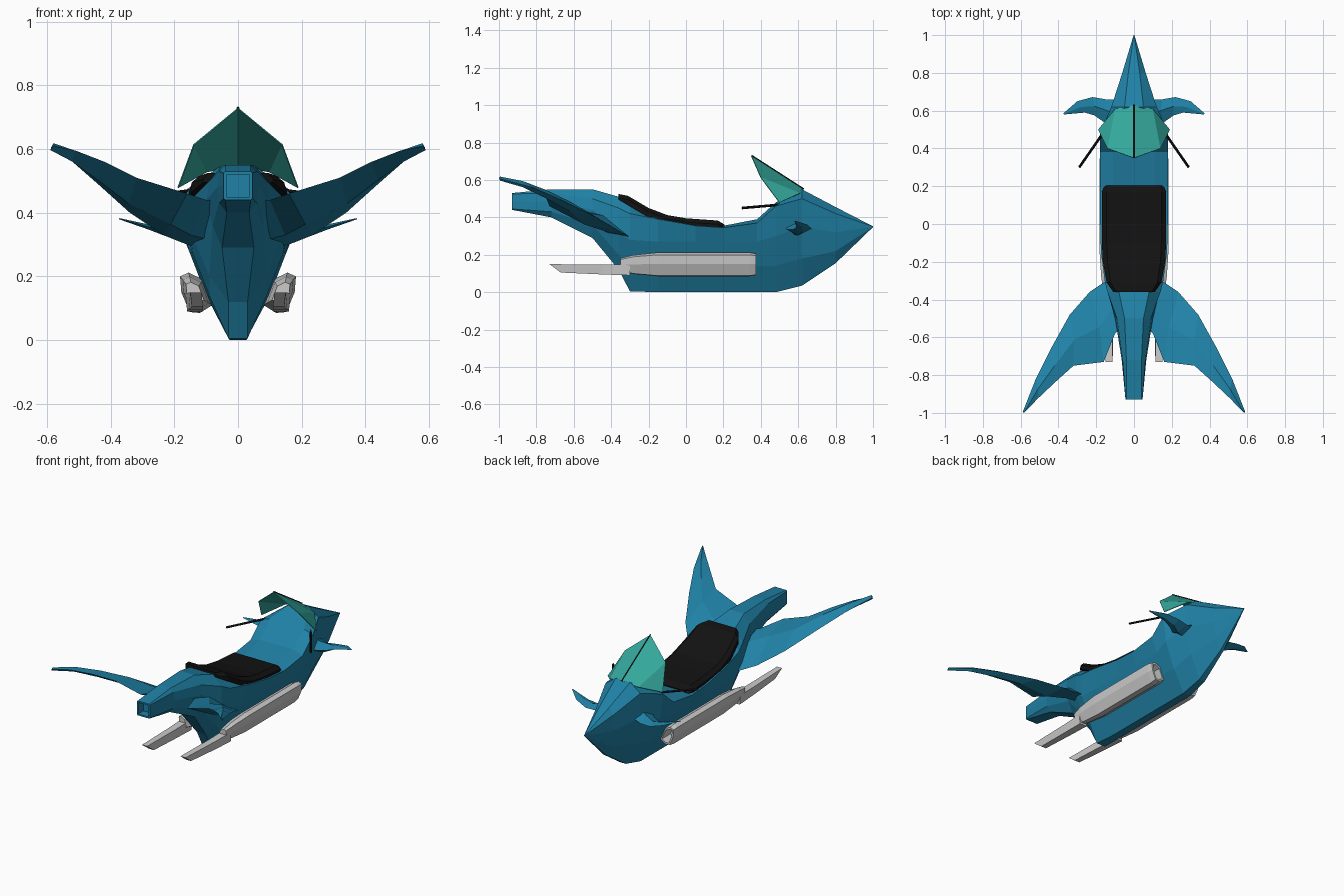
import bpy, bmesh
from mathutils import Vector

if "Cube" in bpy.data.objects:
    bpy.data.objects.remove(bpy.data.objects["Cube"])


def material(name, rgb):
    m = bpy.data.materials.new(name)
    m.diffuse_color = (*rgb, 1)
    m.use_nodes = True
    m.node_tree.nodes["Principled BSDF"].inputs["Base Color"].default_value = m.diffuse_color
    return m


BLUE = material("blue paint", (0.014, 0.22, 0.38))
BLACK = material("black", (0.006, 0.006, 0.006))
GLASS = material("green glass", (0.035, 0.40, 0.34))


def finish(bm, name, mat=None, mirror=False):
    bmesh.ops.remove_doubles(bm, verts=bm.verts, dist=0.0005)
    bmesh.ops.recalc_face_normals(bm, faces=bm.faces)
    me = bpy.data.meshes.new(name)
    bm.to_mesh(me)
    bm.free()
    ob = bpy.data.objects.new(name, me)
    bpy.context.collection.objects.link(ob)
    if mat:
        me.materials.append(mat)
    if mirror:
        ob.modifiers.new("mirror", "MIRROR").use_mirror_merge = False
    return ob


def loft(rings, hollow=None, depth=0.0, size=0.01):
    """Skin closed rings; 'hollow' (0 or -1) sinks an opening into that end."""
    bm = bmesh.new()
    rows = [[bm.verts.new(p) for p in r] for r in rings]
    n = len(rows[0])
    for a, b in zip(rows, rows[1:]):
        for i in range(n):
            j = (i + 1) % n
            bm.faces.new((a[i], a[j], b[j], b[i]))
    caps = {0: bm.faces.new(rows[0]), -1: bm.faces.new(rows[-1])}
    if hollow is not None:
        bmesh.ops.recalc_face_normals(bm, faces=bm.faces)
        f = caps[hollow]
        bmesh.ops.inset_region(bm, faces=[f], thickness=size)
        out = bmesh.ops.extrude_face_region(bm, geom=[f])["geom"]
        bmesh.ops.translate(bm, vec=(0, depth, 0),
                            verts=[v for v in out if isinstance(v, bmesh.types.BMVert)])
        bmesh.ops.delete(bm, geom=[f], context="FACES_ONLY")
    return bm


def rod(p, q, r):
    p, q = Vector(p), Vector(q)
    d = (q - p).normalized()
    u = d.cross(Vector((0, 0, 1))).normalized() * r
    v = d.cross(u).normalized() * r
    return loft([[c + u, c + v, c - u, c - v] for c in (p, q)])


# hull: half-sections from top to keel, skinned from tail to nose
low = [(.15, .27), (.10, .14), (.025, 0)]
hull = [
    (-.93, [(.04, .53), (.045, .525), (.045, .485), (.045, .445), (.04, .44)]),
    (-.72, [(.04, .55), (.06, .53), (.065, .48), (.06, .43), (.035, .40)]),
    (-.50, [(.05, .55), (.09, .50), (.10, .44), (.08, .36), (.05, .29)]),
    (-.36, [(.08, .51), (.14, .45), (.14, .32), (.09, .20), (.03, .12)]),
    (-.30, [(.10, .48), (.155, .42), (.145, .28), (.09, .14), (.03, .005)]),
    (-.15, [(.11, .405), (.175, .39)] + low),
    (.05, [(.11, .365), (.18, .355)] + low),
    (.20, [(.11, .355), (.18, .345)] + low),
    (.38, [(.11, .39), (.18, .37)] + low),
    (.48, [(.12, .48), (.18, .46), (.16, .30), (.10, .14), (.025, 0)]),
    (.62, [(.05, .55), (.12, .50), (.12, .35), (.085, .18), (.02, .035)]),
    (.80, [(.03, .455), (.062, .42), (.062, .32), (.045, .22), (.01, .155)]),
    (1.0, [(.001, .352), (.002, .351), (.002, .35), (.002, .349), (.001, .348)]),
]
rings = [[(x, y, z) for x, z in h] + [(-x, y, z) for x, z in reversed(h)] for y, h in hull]
finish(loft(rings, hollow=0, depth=0.05), "hull", BLUE)

# seat pad: y, half width, top z, thickness
pad = [(-.36, .11, .525, .03), (-.31, .145, .515, .05), (-.20, .165, .45, .05),
       (-.10, .17, .412, .045), (0, .17, .395, .045), (.17, .17, .383, .045),
       (.205, .155, .362, .02)]
finish(loft([[(-w, y, z - t), (-w, y, z - .02), (-w * .85, y, z), (w * .85, y, z),
              (w, y, z - .02), (w, y, z - t)] for y, w, z, t in pad]), "seat", BLACK)

# windshield: base arc joined to upper arc, folded along the centre
base = [(.19, .50, .48), (.10, .61, .53), (0, .63, .55)]
top = [(.19, .50, .485), (.14, .40, .615), (0, .35, .73)]
bm = bmesh.new()
for s in (1, -1):
    b, t = [[bm.verts.new((x * s, y, z)) for x, y, z in row] for row in (base, top)]
    bm.faces.new((b[0], b[1], t[1]))
    bm.faces.new((b[1], b[2], t[2], t[1]))
shield = finish(bm, "windshield", GLASS)
shield.modifiers.new("thickness", "SOLIDIFY").thickness = 0.004
finish(rod((0, .63, .551), (0, .35, .731), .004), "windshield_rib", BLACK)


# fins: each section is leading edge, upper ridge, trailing edge, lower ridge
def fin(name, sections):
    rings = []
    for lead, trail, t in sections:
        a, b = Vector(lead), Vector(trail)
        mid, up = (a + b) / 2, Vector((-.4, 0, .9)) * t
        rings.append([a, mid + up, b, mid - up])
    finish(loft(rings), name, BLUE, mirror=True)


fin("rear_wing", [((.08, -.28, .28), (.06, -.54, .44), .05),
                  ((.16, -.31, .30), (.10, -.58, .44), .045),
                  ((.235, -.36, .33), (.16, -.73, .46), .035),
                  ((.34, -.48, .40), (.32, -.75, .51), .03),
                  ((.44, -.66, .49), (.42, -.84, .56), .025),
                  ((.52, -.82, .56), (.51, -.925, .595), .018),
                  ((.587, -.99, .605), (.582, -1.0, .61), .012)])
fin("front_fin", [((.08, .66, .36), (.10, .50, .36), .06),
                  ((.15, .66, .335), (.16, .54, .335), .035),
                  ((.22, .672, .34), (.21, .575, .335), .015),
                  ((.30, .65, .36), (.26, .59, .35), .008),
                  ((.375, .585, .382), (.37, .58, .38), .002)])

# handlebars
finish(rod((.13, .53, .47), (.29, .30, .45), .007), "handlebar", BLACK, mirror=True)

# side pods with hollow intakes
section = [(.155, .212), (.182, .20), (.178, .15), (.152, .088), (.12, .085), (.08, .11), (.11, .19)]


def pod_ring(y, s):
    return [(.14 + (x - .14) * s, y, .145 + (z - .145) * s) for x, z in section]


finish(loft([pod_ring(-.35, .55), pod_ring(-.28, .8), pod_ring(-.15, 1), pod_ring(.34, 1),
             pod_ring(.375, .9)], hollow=-1, depth=-.08, size=.012), "side_pod", mirror=True)

# tail blades behind the pods
finish(loft([[(.11, y0, z0), (.16 - n, y0, z0), (.165 - n, y1, z1), (.115, y1, z1)]
             for y0, z0, y1, z1, n in ((-.30, .09, -.30, .15, 0), (-.45, .095, -.45, .147, .005),
                                       (-.67, .105, -.73, .15, .015))]), "tail_blade", mirror=True)
